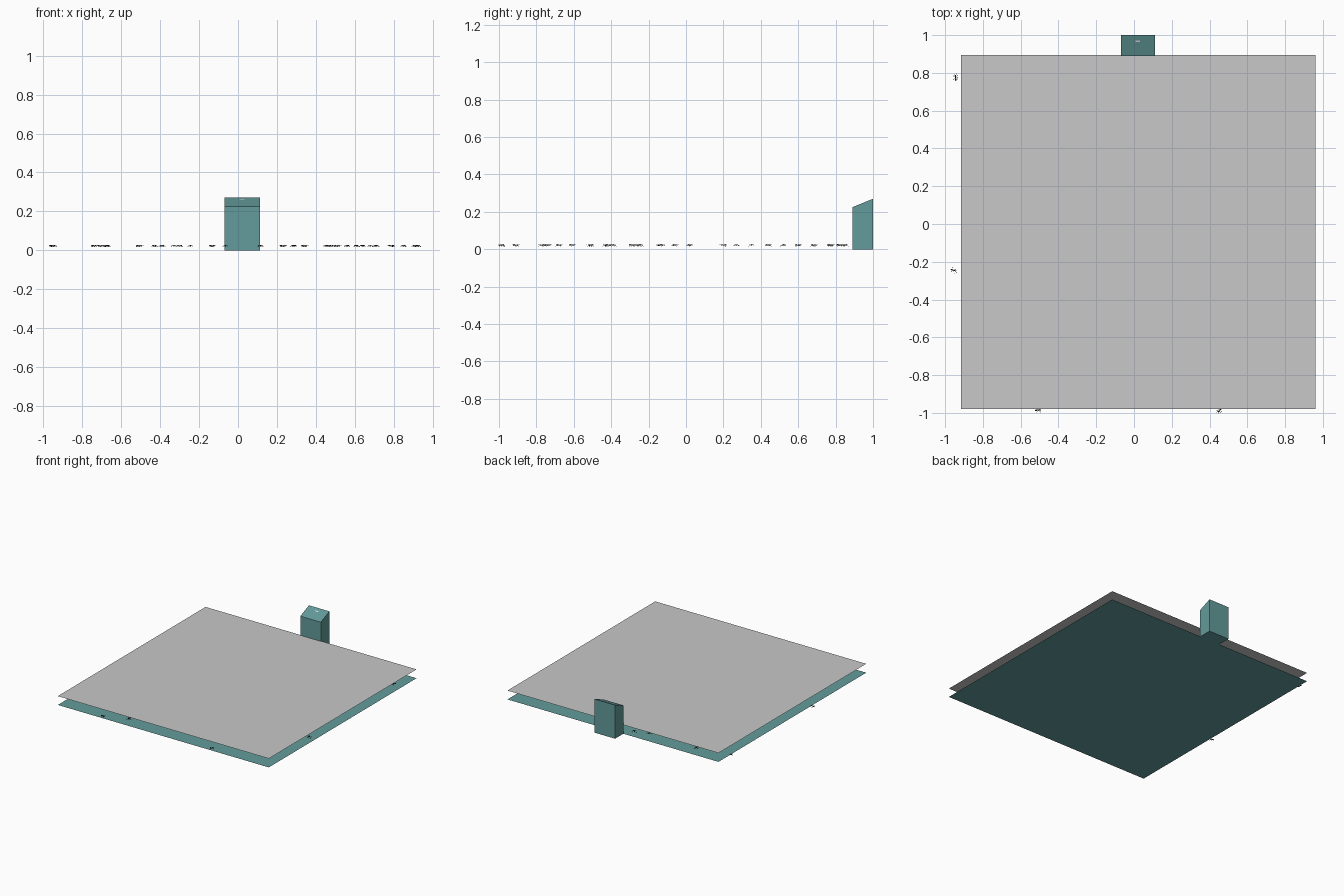
import bpy, bmesh, math, random
from mathutils import Vector, Matrix

if "Cube" in bpy.data.objects:
    bpy.data.objects.remove(bpy.data.objects["Cube"])

random.seed(4)


def material(name, rgb):
    m = bpy.data.materials.new(name)
    m.diffuse_color = (*rgb, 1)
    m.use_nodes = True
    m.node_tree.nodes["Principled BSDF"].inputs["Base Color"].default_value = m.diffuse_color
    return m


TEAL = material("teal", (0.125, 0.33, 0.325))
GREY = material("pale grey", (0.58, 0.58, 0.58))
DARK = material("dark olive", (0.02, 0.028, 0.012))
WHITE = material("off white", (0.8, 0.8, 0.8))


def add_object(name, mesh, mat=None):
    ob = bpy.data.objects.new(name, mesh)
    bpy.context.collection.objects.link(ob)
    if mat:
        mesh.materials.append(mat)
    return ob


def sheet(name, x0, x1, y0, y1, z, mat):
    me = bpy.data.meshes.new(name)
    me.from_pydata([(x0, y0, z), (x1, y0, z), (x1, y1, z), (x0, y1, z)], [], [(0, 1, 2, 3)])
    return add_object(name, me, mat)


# Floor sheet and cover sheet
sheet("floor", -0.915, 0.96, -0.98, 0.895, 0.0, TEAL)
sheet("cover", -0.915, 0.96, -0.98, 0.895, 0.071, GREY)

# Box with sloping top: side profile extruded along x
profile = [(0.89, 0), (1.0, 0), (1.0, 0.27), (0.89, 0.225)]
bm = bmesh.new()
face = bm.faces.new([bm.verts.new((-0.07, y, z)) for y, z in profile])
ext = bmesh.ops.extrude_face_region(bm, geom=[face])
bmesh.ops.translate(bm, vec=(0.182, 0, 0),
                    verts=[g for g in ext["geom"] if isinstance(g, bmesh.types.BMVert)])
bmesh.ops.recalc_face_normals(bm, faces=bm.faces)
me = bpy.data.meshes.new("feeder_box")
bm.to_mesh(me)
bm.free()
add_object("feeder_box", me, TEAL)

# Small pale slot plate lying on the slope
slot = sheet("slot_plate", -0.013, 0.013, -0.004, 0.004, 0, WHITE)
slot.location = (0.02, 0.968, 0.259)
slot.rotation_euler = (math.atan2(0.045, 0.11), 0, 0)


# Ant mesh: three body segments, six bent legs, two feelers (along +x)
def blob(bm, x, z, rx, ry, rz):
    mat = Matrix.Translation((x, 0, z)) @ Matrix.Diagonal((rx, ry, rz, 1))
    bmesh.ops.create_uvsphere(bm, u_segments=8, v_segments=6, radius=1, matrix=mat)


def stick(bm, a, b, r=0.0006):
    a, b = Vector(a), Vector(b)
    rot = (b - a).to_track_quat('Z', 'Y').to_matrix().to_4x4()
    bmesh.ops.create_cone(bm, cap_ends=True, segments=4, radius1=r, radius2=r,
                          depth=(b - a).length,
                          matrix=Matrix.Translation((a + b) / 2) @ rot)


bm = bmesh.new()
blob(bm, -0.010, 0.001, 0.007, 0.0042, 0.004)
blob(bm, 0.001, 0.0, 0.005, 0.0025, 0.0025)
blob(bm, 0.010, 0.001, 0.004, 0.0034, 0.003)
for s in (-1, 1):
    for x, dx in ((-0.002, -0.009), (0.001, 0.0), (0.004, 0.008)):
        knee = (x + dx * 0.5, s * 0.008, 0.004)
        stick(bm, (x, 0, 0), knee)
        stick(bm, knee, (x + dx, s * 0.014, -0.006))
    stick(bm, (0.012, s * 0.001, 0.001), (0.016, s * 0.005, 0.004))
    stick(bm, (0.016, s * 0.005, 0.004), (0.021, s * 0.006, 0.001))
ant_mesh = bpy.data.meshes.new("ant")
bm.to_mesh(ant_mesh)
bm.free()
ant_mesh.materials.append(DARK)

# Ants near the rim at seen places, others scattered between the sheets
spots = [(-0.945, 0.775), (-0.955, -0.245), (-0.508, -0.985), (0.455, -0.985),
         (-0.33, -0.91), (0.925, -0.417), (0.91, 0.683), (-0.67, 0.826), (-0.135, 0.85)]
xs = [-0.74, -0.71, -0.68, -0.43, -0.39, -0.3, -0.245, -0.065, 0.115, 0.23, 0.285, 0.34,
      0.48, 0.51, 0.56, 0.61, 0.64, 0.68, 0.71, 0.79, 0.85]
ys = [-0.77, -0.74, -0.68, -0.61, -0.51, -0.43, -0.39, -0.29, -0.26, -0.13, -0.06,
      0.02, 0.2, 0.27, 0.35, 0.44, 0.52, 0.6, 0.77, 0.82, -0.14]
random.shuffle(ys)
spots += list(zip(xs, ys))
for i, (x, y) in enumerate(spots):
    ant = add_object(f"ant_{i + 1}", ant_mesh)
    ant.location = (x, y, 0.022)
    ant.rotation_euler = (0, 0, random.uniform(0, math.tau))
